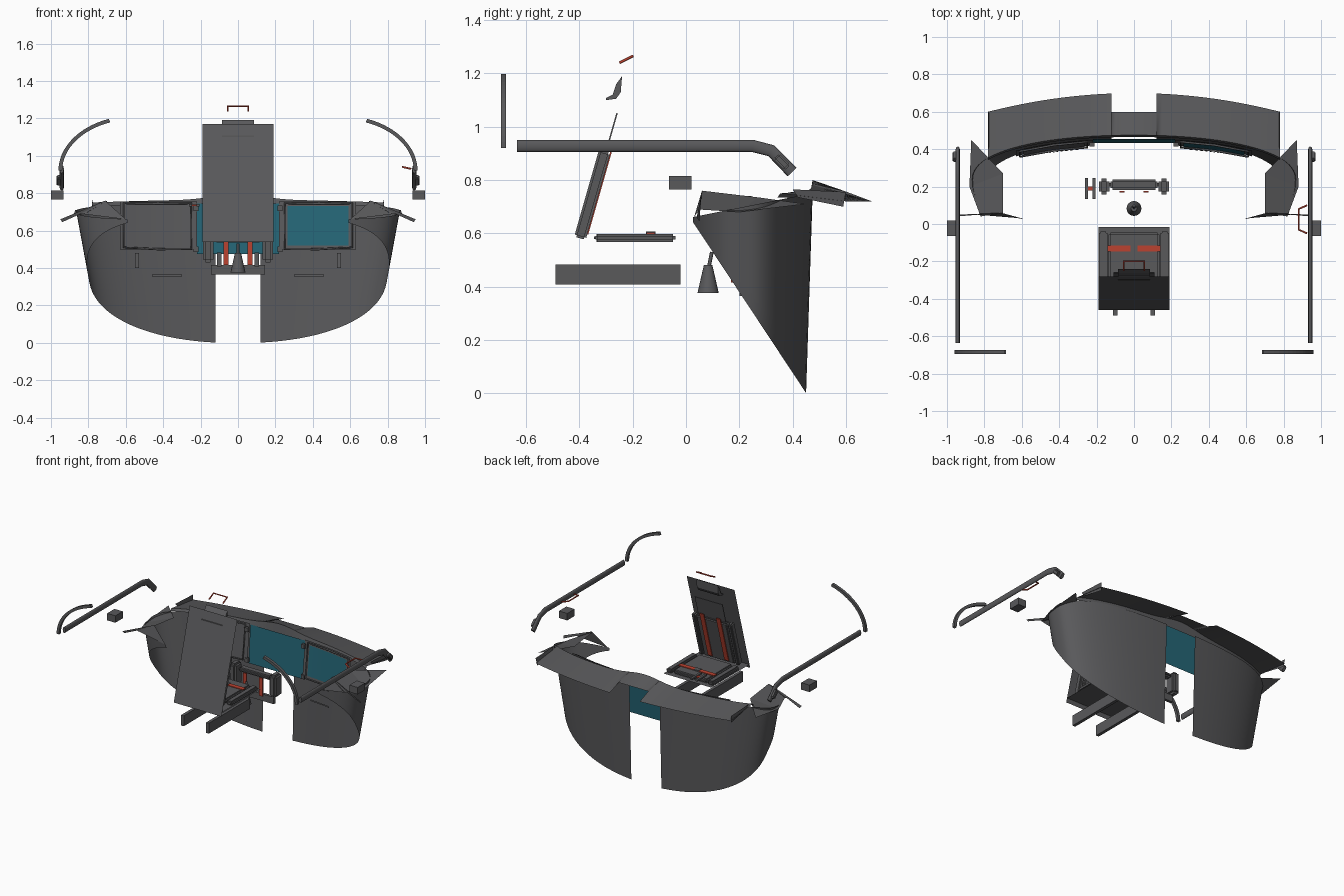
import bpy, bmesh, math
from mathutils import Vector, Matrix

cube = bpy.data.objects.get("Cube")
if cube:
    bpy.data.objects.remove(cube, do_unlink=True)


def material(name, rgb):
    m = bpy.data.materials.new(name)
    m.use_nodes = True
    m.diffuse_color = (*rgb, 1)
    m.node_tree.nodes["Principled BSDF"].inputs["Base Color"].default_value = (*rgb, 1)
    return m


GREY = material("dark grey", (0.1, 0.1, 0.105))
RED = material("strap red", (0.5, 0.055, 0.03))
TEAL = material("screen teal", (0.018, 0.13, 0.18))


def add_mesh(name, verts, faces, mat, smooth=False):
    me = bpy.data.meshes.new(name)
    me.from_pydata([tuple(v) for v in verts], [], faces)
    me.materials.append(mat)
    for p in me.polygons:
        p.use_smooth = smooth
    ob = bpy.data.objects.new(name, me)
    bpy.context.collection.objects.link(ob)
    return ob


def sheet(name, rows, mat, smooth=True):
    """Surface through equal-length rows of points."""
    n = len(rows[0])
    faces = [(i * n + j, i * n + j + 1, (i + 1) * n + j + 1, (i + 1) * n + j)
             for i in range(len(rows) - 1) for j in range(n - 1)]
    return add_mesh(name, [v for r in rows for v in r], faces, mat, smooth)


def box(name, centre, size, mat=GREY, tilt=0.0, bevel=0.0):
    bm = bmesh.new()
    bmesh.ops.create_cube(bm, size=1)
    bmesh.ops.scale(bm, vec=size, verts=bm.verts)
    if bevel:
        bmesh.ops.bevel(bm, geom=bm.edges[:], offset=bevel, segments=2, affect='EDGES')
    bmesh.ops.rotate(bm, cent=(0, 0, 0), matrix=Matrix.Rotation(tilt, 3, 'X'), verts=bm.verts)
    bmesh.ops.translate(bm, vec=centre, verts=bm.verts)
    me = bpy.data.meshes.new(name)
    bm.to_mesh(me)
    bm.free()
    me.materials.append(mat)
    ob = bpy.data.objects.new(name, me)
    bpy.context.collection.objects.link(ob)
    return ob


def tube(name, points, radius, mat=GREY, closed=False, flat=1.0):
    cu = bpy.data.curves.new(name, 'CURVE')
    cu.dimensions = '3D'
    cu.bevel_depth = radius
    cu.bevel_resolution = 2
    cu.use_fill_caps = True
    sp = cu.splines.new('POLY')
    sp.points.add(len(points) - 1)
    for p, co in zip(sp.points, points):
        p.co = (co[0] / flat, co[1], co[2], 1)
    sp.use_cyclic_u = closed
    cu.materials.append(mat)
    ob = bpy.data.objects.new(name, cu)
    ob.scale.x = flat
    bpy.context.collection.objects.link(ob)
    return ob


def lerp(a, b, t):
    return a + (b - a) * t


# Plan of the cockpit wall: a squarish oval, open at the back centre
def power(v, n):
    return math.copysign(abs(v) ** (2 / n), v)


def wall_point(t, z, first=False):
    n = 2.2 if t < math.pi / 2 else 3
    x = power(math.sin(t), n) * (0.735 + 0.185 * z)
    y = 0.235 + power(math.cos(t), n) * (0.217 + 0.033 * z)
    return Vector((0.12 if first else x, y, z))


def wall_y(x):
    return 0.235 + 0.24 * max(0, 1 - (abs(x) / 0.87) ** 2.2) ** (1 / 2.2)


def mirror(points, s):
    return [(p[0] * s, p[1], p[2]) for p in points]


# Instrument fascia: leans in from the wall toward its lower edge
def fascia(x, z, out=0.0):
    return (x, wall_y(x) - 0.02 - 0.12 * (0.75 - z) - out, z)


def fascia_patch(name, x0, x1, z0, z1, mat, out=0.0):
    xs = [lerp(x0, x1, i / 10) for i in range(11)]
    return sheet(name, [[fascia(x, z, out) for x in xs] for z in (z0, z1)], mat)


for s, side in ((1, "left"), (-1, "right")):
    # Wall half, cut below by a slanted plane
    cols = []
    for i in range(41):
        t = lerp(0.113, 2.53, i / 40)
        low = 0.3
        for _ in range(8):
            low = max(0.0, 0.65 * (0.451 - wall_point(t, low).y) / 0.43)
        y = wall_point(t, 0.7).y
        top = lerp(0.66, 0.74, min(1, max(0, (y - 0.02) / 0.4)))
        cols.append(mirror([wall_point(t, lerp(low, top, k / 6), i == 0) for k in range(7)], s))
    sheet(side + "_wall", cols, GREY)

    # Fascia, screen surround and small strips on the wall
    fascia_patch(side + "_fascia", s * 0.22, s * 0.63, 0.5, 0.755, GREY)
    frame = [fascia(s * x, z, 0.008) for x, z in ((0.25, 0.5), (0.43, 0.5), (0.61, 0.51),
                                                  (0.61, 0.745), (0.43, 0.745), (0.25, 0.745))]
    tube(side + "_screen_frame", frame, 0.006, closed=True)
    fascia_patch(side + "_screen", s * 0.265, s * 0.592, 0.52, 0.73,
                 TEAL if s > 0 else GREY, 0.007)
    fascia_patch(side + "_switch_strip", s * 0.53, s * 0.55, 0.4, 0.48, GREY)
    fascia_patch(side + "_label_strip", s * 0.3, s * 0.46, 0.355, 0.365, GREY)

    # Angled side hood above the wall, and the end flange of the glare hood
    hood = [(0.70, 0.27, 0.735), (0.70, 0.06, 0.76), (0.82, 0.04, 0.69),
            (0.88, 0.20, 0.68), (0.87, 0.45, 0.71)]
    add_mesh(side + "_side_hood", mirror(hood, s), [(0, 1, 2, 3), (0, 3, 4)], GREY)
    fin = [(0.60, 0.03, 0.66), (0.71, 0.06, 0.76), (0.95, 0.04, 0.66), (0.94, 0.05, 0.645),
           (0.84, 0.05, 0.69)]
    add_mesh(side + "_side_fin", mirror(fin, s), [(0, 1, 4), (1, 2, 3, 4)], GREY)
    flange = [(0.78, 0.40, 0.765), (0.78, 0.6, 0.755), (0.772, 0.59, 0.70), (0.772, 0.42, 0.735)]
    add_mesh(side + "_hood_flange", mirror(flange, s), [(0, 1, 2, 3)], GREY)

    # Hand rail, dropping at its rear end
    rail = [(0.942, -0.635, 0.928), (0.942, 0.25, 0.928), (0.942, 0.32, 0.91),
            (0.942, 0.398, 0.83)]
    tube(side + "_hand_rail", mirror(rail, s), 0.023, flat=0.5)
    box(side + "_rail_end", (s * 0.955, 0.36, 0.868), (0.03, 0.06, 0.03), tilt=-0.8, bevel=0.006)
    box(side + "_side_box", (s * 0.966, -0.022, 0.79), (0.066, 0.084, 0.05))

    # Curved canopy bow at the front
    rows = []
    for k in range(17):
        a = math.radians(lerp(0, 70, k / 16))
        rows.append([(s * (0.55 + (0.39 + r) * math.cos(a)), y, 0.92 + (0.275 + r) * math.sin(a))
                     for r, y in ((0, -0.695), (0.02, -0.695), (0.02, -0.675),
                                  (0, -0.675), (0, -0.695))])
    sheet(side + "_canopy_bow", rows, GREY, False)

    # Seat rail, cushion bolster, pedal and its red strip
    box(side + "_seat_rail", (s * 0.1, -0.255, 0.445), (0.022, 0.47, 0.075))
    box(side + "_seat_bolster", (s * 0.165, -0.19, 0.583), (0.045, 0.3, 0.03), bevel=0.008)
    box(side + "_pedal", (s * 0.16, 0.2, 0.51), (0.056, 0.085, 0.16), bevel=0.015)
    box(side + "_pedal_strip", (s * 0.064, 0.172, 0.48), (0.028, 0.008, 0.13), RED)

# Glare hood over the instruments, raised and notched at the centre
xs = sorted([lerp(-0.78, 0.78, i / 52) for i in range(53)] + [-0.121, -0.119, 0.119, 0.121])
lip, inner, outer = [], [], []
for x in xs:
    y0 = wall_y(x)
    q = (x / 0.78) ** 2
    z0 = 0.765 - 0.015 * q + 0.035 * math.exp(-(x / 0.17) ** 2)
    notch = abs(x) < 0.12
    lip.append((x, y0 - 0.01, 0.735))
    inner.append((x, y0, z0))
    outer.append((x, 0.6 if notch else 0.70 - 0.1 * q, 0.757 if notch else 0.72))
sheet("glare_hood", [inner, outer], GREY)
sheet("glare_hood_lip", [lip, inner], GREY)

# Centre screen with clips
sheet("centre_screen", [[(x, 0.435 + (z - 0.49) * 0.08, z) for x in (-0.22, 0.22)]
                        for z in (0.475, 0.745)], TEAL, False)
for x in (-0.225, 0.225):
    for z in (0.5, 0.72):
        box("screen_clip", (x, 0.425, z), (0.025, 0.02, 0.03))

# Pedal unit and control stick
box("pedal_bar", (0, 0.21, 0.55), (0.25, 0.055, 0.03), bevel=0.01)
box("pedal_base", (0, 0.21, 0.39), (0.29, 0.02, 0.05))
bpy.ops.mesh.primitive_cone_add(vertices=16, radius1=0.04, radius2=0.016, depth=0.105,
                                location=(0, 0.083, 0.428))
stick = bpy.context.object
stick.name = "control_stick_grip"
stick.data.materials.append(GREY)
bpy.ops.object.shade_smooth_by_angle()
tube("control_stick_rod", [(0, 0.085, 0.47), (0, 0.097, 0.53)], 0.007)

# Throttle lever pair
for x in (-0.255, -0.213):
    box("throttle_plate", (x, 0.19, 0.735), (0.016, 0.11, 0.012))
box("throttle_knob", (-0.234, 0.19, 0.735), (0.024, 0.02, 0.009), RED)

# Seat back: plate, cushion and straps share one lean
LEAN = -math.atan(0.286)


def on_back(z, off):
    return -0.46 + (z - 0.54) * 0.286 + off


back = [(x, on_back(z, 0), z) for z in (0.54, 1.17) for x in (-0.19, 0.19)]
add_mesh("seat_back_plate", back, [(0, 1, 3, 2)], GREY)
box("back_cushion", (0, on_back(0.745, 0.05), 0.745), (0.25, 0.04, 0.34), tilt=LEAN, bevel=0.01)
box("upper_back_pad", (0, on_back(0.98, 0.055), 0.98), (0.22, 0.005, 0.15), tilt=LEAN)
for s in (-1, 1):
    box("back_bolster", (s * 0.145, on_back(0.745, 0.05), 0.745), (0.03, 0.045, 0.34),
        tilt=LEAN, bevel=0.008)
    box("shoulder_strap", (s * 0.066, on_back(0.765, 0.074), 0.765), (0.034, 0.006, 0.35),
        RED, tilt=LEAN)

# Headrest: a curved wedge
profile = [(-0.24, 1.19), (-0.245, 1.13), (-0.262, 1.105), (-0.30, 1.10),
           (-0.30, 1.108), (-0.275, 1.12), (-0.262, 1.16)]
n = len(profile)
add_mesh("headrest", [(x, y, z) for x in (-0.085, 0.085) for y, z in profile],
         [tuple(range(n)), tuple(range(n, 2 * n))] +
         [(i, (i + 1) % n, n + (i + 1) % n, n + i) for i in range(n)], GREY)

# Pull handles
tube("overhead_handle", [(-0.055, -0.25, 1.24), (-0.055, -0.2, 1.265),
                         (0.055, -0.2, 1.265), (0.055, -0.25, 1.24)], 0.005, RED)
tube("side_handle", [(0.925, 0.1, 0.93), (0.88, 0.08, 0.94), (0.88, -0.03, 0.94),
                     (0.925, -0.05, 0.93)], 0.005, RED)

# Seat base with cushion and lap belt
pan = [(x, y, 0.568) for y in (-0.45, -0.015) for x in (-0.19, 0.19)]
add_mesh("seat_pan", pan, [(0, 1, 3, 2)], GREY)
box("seat_cushion", (0, -0.195, 0.583), (0.27, 0.3, 0.03), bevel=0.01)
box("lap_belt", (0, -0.132, 0.6), (0.285, 0.032, 0.006), RED)
box("belt_buckle", (0, -0.132, 0.602), (0.04, 0.036, 0.008))
